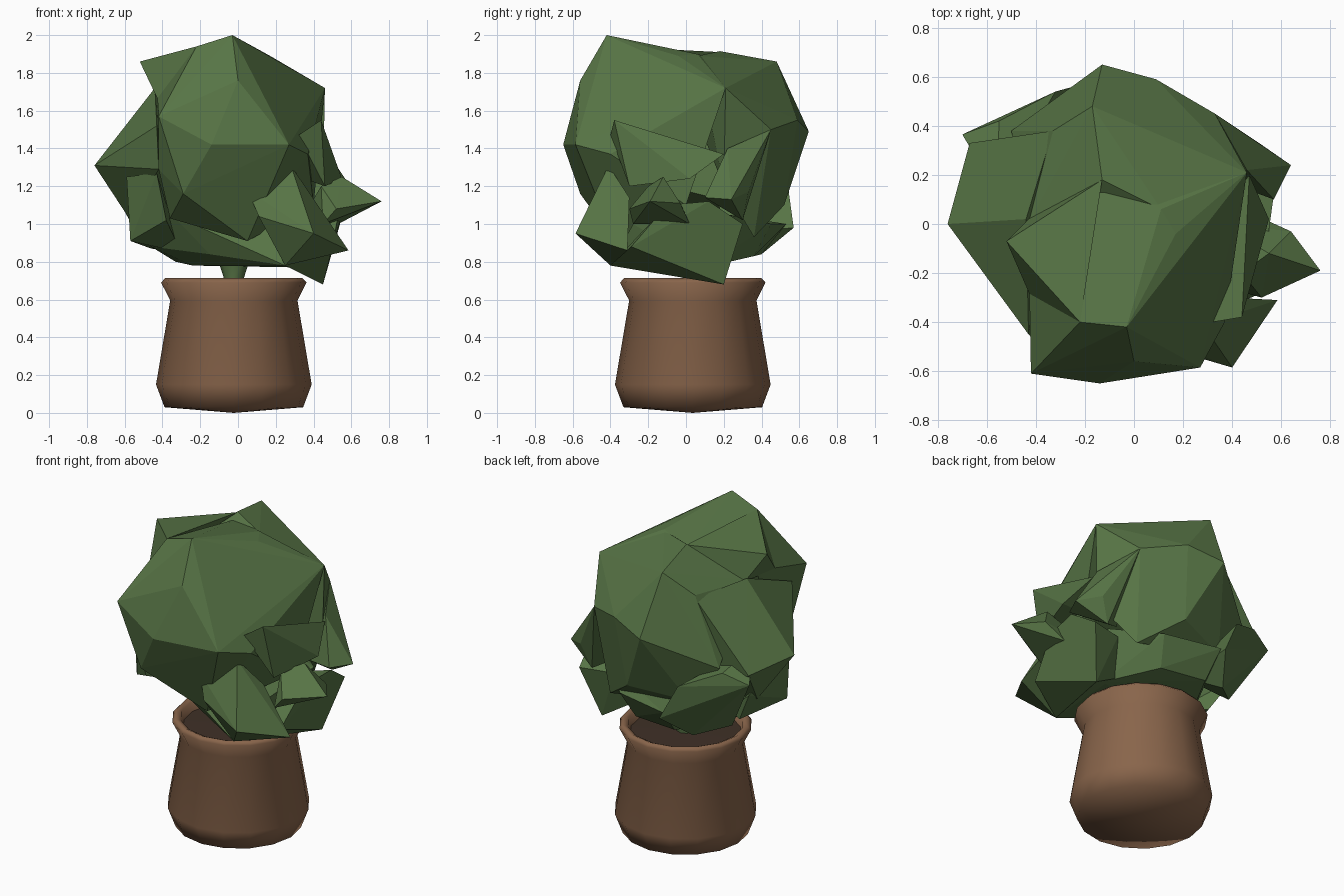
import bpy, bmesh, math

CX, CY, SIDES = -0.022, 0.036, 16


def material(name, rgb):
    m = bpy.data.materials.new(name)
    m.diffuse_color = (*rgb, 1)
    return m


GREEN = material("leaf_green", (0.095, 0.175, 0.06))
CLAY = material("clay", (0.25, 0.13, 0.07))
EARTH = material("earth", (0.05, 0.03, 0.02))


def finish(name, bm, mat):
    bmesh.ops.recalc_face_normals(bm, faces=bm.faces)
    me = bpy.data.meshes.new(name)
    bm.to_mesh(me)
    bm.free()
    me.materials.append(mat)
    ob = bpy.data.objects.new(name, me)
    bpy.context.collection.objects.link(ob)
    return ob


def lathe(name, profile, mat, sides=SIDES):
    """Spin (radius, z) points round the pot axis."""
    bm = bmesh.new()
    vs = [bm.verts.new((CX + r, CY, z)) for r, z in profile]
    es = [bm.edges.new(p) for p in zip(vs, vs[1:])]
    bmesh.ops.spin(bm, geom=vs + es, cent=(CX, CY, 0), axis=(0, 0, 1),
                   angle=math.tau, steps=sides, use_duplicate=False)
    bmesh.ops.remove_doubles(bm, verts=bm.verts, dist=1e-4)
    ob = finish(name, bm, mat)
    bpy.ops.object.select_all(action='DESELECT')
    ob.select_set(True)
    bpy.context.view_layer.objects.active = ob
    bpy.ops.object.shade_smooth_by_angle(angle=math.radians(75))
    return ob


def clump(name, points):
    """Faceted leaf mass: the hull of a few corner points."""
    bm = bmesh.new()
    for p in points:
        bm.verts.new(p)
    bmesh.ops.convex_hull(bm, input=bm.verts)
    bmesh.ops.delete(bm, geom=[v for v in bm.verts if not v.link_faces], context='VERTS')
    return finish(name, bm, GREEN)


# Pot, soil and stem
lathe("pot", [(0, 0), (0.367, 0.03), (0.412, 0.15), (0.337, 0.595), (0.385, 0.69),
              (0.364, 0.713), (0.335, 0.70), (0.315, 0.62)], CLAY)
lathe("soil", [(0, 0.655), (0.325, 0.645)], EARTH)
lathe("stem", [(0.05, 0.62), (0.055, 0.72), (0.10, 0.86)], GREEN, 8)

# Large upper masses
clump("front_foliage", [
    (-0.03, -0.42, 2.0), (-0.22, -0.40, 1.94), (-0.13, 0.17, 1.87), (0.11, 0.06, 1.90),
    (0.17, -0.04, 1.89), (0.46, 0.21, 1.72), (0.0, -0.56, 1.76), (-0.42, -0.61, 1.57),
    (-0.14, -0.65, 1.42), (0.27, -0.585, 1.42), (0.37, -0.40, 1.37), (-0.42, -0.47, 1.29),
    (-0.29, -0.56, 1.16), (-0.36, -0.35, 1.03), (0.05, -0.38, 0.91), (0.40, 0.0, 1.10),
    (-0.43, -0.10, 1.72)])
clump("top_left_tip", [
    (-0.52, -0.07, 1.86), (-0.22, -0.40, 1.94), (-0.13, 0.18, 1.91), (-0.42, -0.30, 1.65),
    (-0.43, 0.02, 1.70)])
clump("back_foliage", [
    (-0.13, 0.65, 1.49), (0.09, 0.59, 1.55), (0.33, 0.45, 1.50), (-0.17, 0.48, 1.86),
    (-0.13, 0.18, 1.915), (0.11, 0.06, 1.89), (0.46, 0.21, 1.72), (0.45, 0.20, 1.20),
    (-0.33, 0.38, 1.72), (-0.50, 0.38, 1.30), (0.28, 0.36, 0.93), (0.05, 0.52, 1.10),
    (-0.30, 0.40, 1.05), (-0.43, 0.0, 1.70)])
clump("left_foliage", [
    (-0.76, 0.0, 1.31), (-0.44, 0.02, 1.72), (-0.43, -0.45, 1.52), (-0.42, -0.46, 1.29),
    (-0.67, 0.33, 1.28), (-0.33, 0.38, 1.70), (-0.57, 0.10, 1.02), (-0.30, 0.30, 1.10)])

# Lower clumps
clump("lower_left_clump", [
    (-0.59, -0.20, 1.25), (-0.57, -0.20, 0.91), (-0.43, -0.40, 1.27), (-0.38, -0.38, 1.02),
    (-0.58, 0.20, 1.08), (-0.46, 0.12, 0.87), (-0.30, 0.0, 0.85)])
clump("back_left_clump", [
    (-0.70, 0.365, 1.24), (-0.55, 0.42, 1.30), (-0.32, 0.54, 1.20), (-0.21, 0.57, 0.98),
    (-0.56, 0.13, 1.36), (-0.50, 0.25, 0.89), (-0.33, 0.40, 0.84), (-0.20, 0.20, 0.95)])
clump("underside_foliage", [
    (-0.24, 0.0, 0.78), (-0.15, -0.22, 0.84), (0.25, -0.40, 0.78), (0.32, 0.10, 0.77),
    (-0.33, 0.12, 0.80), (0.10, 0.36, 0.83), (-0.20, 0.40, 0.84), (-0.46, -0.05, 0.88),
    (0.15, 0.45, 1.0), (0.38, 0.22, 1.05), (-0.35, -0.25, 1.05), (0.35, -0.28, 1.0),
    (-0.21, 0.53, 1.0)])
clump("front_right_clump", [
    (0.28, -0.41, 1.31), (0.05, -0.45, 1.18), (0.11, -0.50, 1.04), (0.40, -0.585, 0.95),
    (0.585, -0.31, 0.86), (0.39, -0.30, 1.14), (0.25, -0.40, 0.78)])
clump("right_clump", [
    (0.76, -0.19, 1.12), (0.55, -0.12, 1.25), (0.44, -0.20, 1.20), (0.45, -0.28, 1.0),
    (0.52, -0.30, 1.08), (0.64, -0.03, 1.11), (0.53, 0.02, 1.0), (0.35, 0.0, 1.05)])
clump("low_right_clump", [
    (0.45, 0.20, 0.68), (0.54, 0.30, 1.0), (0.54, -0.10, 1.10), (0.50, -0.29, 0.88),
    (0.57, 0.12, 1.12), (0.25, -0.40, 0.78), (0.25, 0.15, 0.80), (0.33, 0.25, 1.0)])
clump("back_right_clump", [
    (0.64, 0.24, 1.13), (0.51, 0.33, 1.17), (0.33, 0.45, 1.50), (0.46, 0.22, 1.40),
    (0.57, 0.10, 1.14), (0.45, 0.30, 1.02), (0.30, 0.20, 1.10)])

# Upright leaf on the right side
clump("right_leaf", [
    (0.44, -0.38, 1.55), (0.32, -0.40, 1.47), (0.46, -0.30, 1.20), (0.47, 0.20, 1.37),
    (0.55, 0.02, 1.24), (0.32, 0.0, 1.25)])
